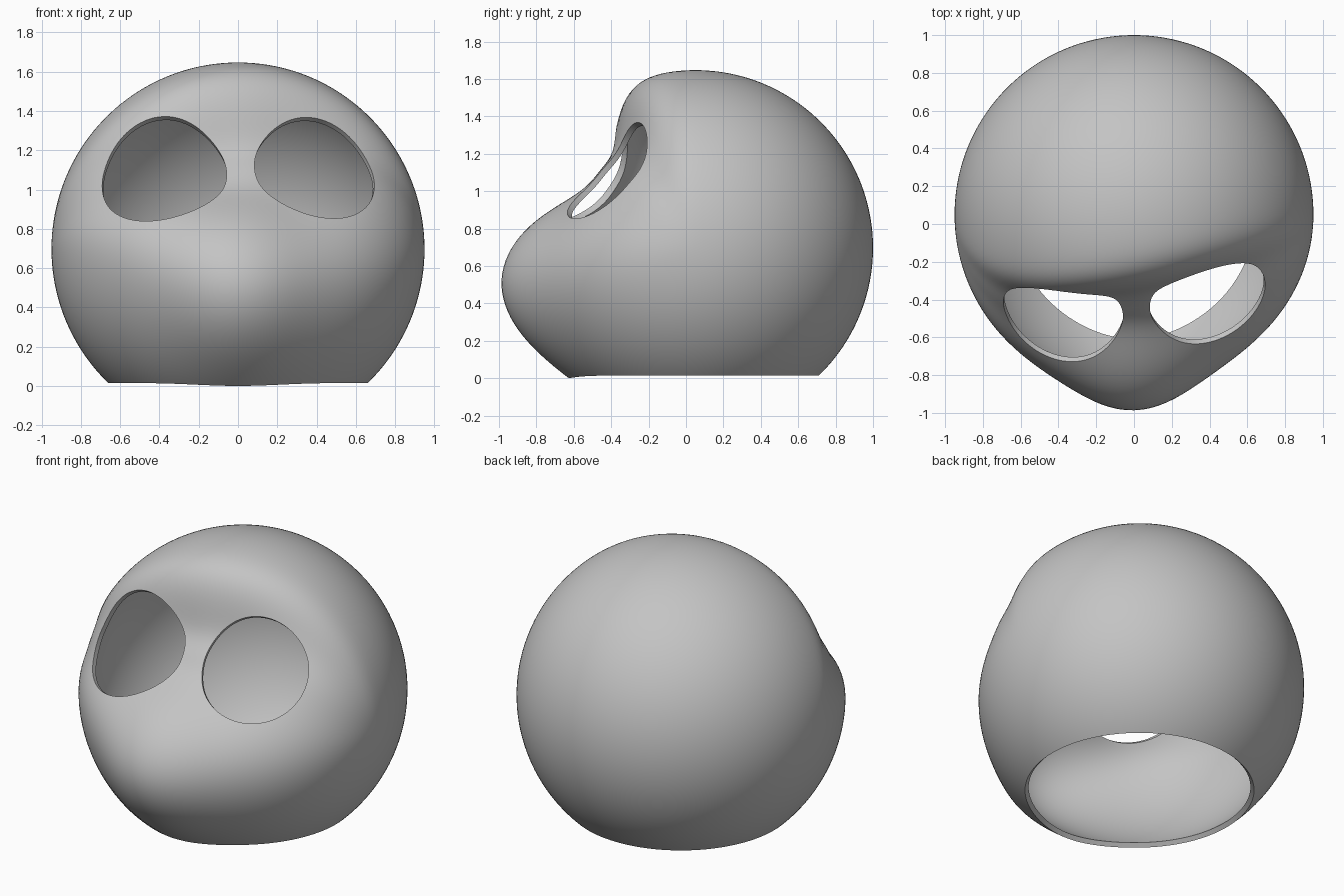
import bpy, bmesh
from math import atan2, degrees, exp, radians
from mathutils import Vector

cube = bpy.data.objects.get("Cube")
if cube:
    bpy.data.objects.remove(cube, do_unlink=True)

RADIUS = 0.95
CENTRE = Vector((0, 0.05, 0.70))

grey = bpy.data.materials.new("plain grey")
grey.use_nodes = True
grey.diffuse_color = (0.55, 0.55, 0.55, 1)
grey.node_tree.nodes["Principled BSDF"].inputs["Base Color"].default_value = grey.diffuse_color


def bell(t, power):
    return exp(-abs(t) ** power)


def face_radius(d):
    """Sphere radius with a hollow across the eyes and a swelling at the chin."""
    side = d.x
    lift = degrees(atan2(d.z, -d.y))
    # Hollow: slightly lopsided, fading out to the sides
    off = lift - 38 - 6 * side
    if off > 0:
        hollow = bell(off / (25.5 * (1 + 0.2 * side)), 3.5)
    else:
        hollow = bell(off / (30.5 * (1 + 0.4 * side)), 2.5)
    hollow *= bell((side - 0.08) / 0.73, 3) * (1 - side ** 12)
    # Chin
    drop = lift + 13
    chin = bell(drop / (22 if drop > 0 else 25), 2) * bell(side / 0.36, 2)
    return RADIUS - 0.295 * hollow + 0.118 * chin


# Shell: open-bottomed sphere, shaped radially
bm = bmesh.new()
bmesh.ops.create_uvsphere(bm, u_segments=144, v_segments=96, radius=RADIUS)
bmesh.ops.bisect_plane(bm, geom=bm.verts[:] + bm.edges[:] + bm.faces[:],
                       plane_co=(0, 0, -0.682), plane_no=(0, 0, -1), clear_outer=True)
for v in bm.verts:
    d = v.co.normalized()
    v.co = CENTRE + d * face_radius(d)
low = min(v.co.z for v in bm.verts)
for v in bm.verts:
    v.co.z -= low
mesh = bpy.data.meshes.new("mask_shell")
bm.to_mesh(mesh)
bm.free()
mesh.materials.append(grey)
shell = bpy.data.objects.new("mask_shell", mesh)
bpy.context.collection.objects.link(shell)
bpy.context.view_layer.objects.active = shell
shell.select_set(True)
wall = shell.modifiers.new("wall", "SOLIDIFY")
wall.thickness = 0.03
wall.offset = -1


# Round eye openings
def eye_opening(name, centre, axis, radius):
    axis = Vector(axis).normalized()
    bpy.ops.mesh.primitive_cylinder_add(
        vertices=96, radius=radius, depth=0.8, location=Vector(centre) + axis * 0.13,
        rotation=axis.to_track_quat("Z", "Y").to_euler())
    cutter = bpy.context.object
    cutter.name = name
    cutter.hide_render = True
    cutter.data.materials.append(grey)
    cut = shell.modifiers.new(name, "BOOLEAN")
    cut.operation = "DIFFERENCE"
    cut.solver = "EXACT"
    cut.object = cutter
    return cutter


cutters = [
    eye_opening("left_eye_cutter", (0.405, -0.43, 1.11), (0.25, -0.77, 0.58), 0.315),
    eye_opening("right_eye_cutter", (-0.385, -0.50, 1.08), (-0.17, -0.795, 0.58), 0.32),
]

# Apply the cuts and smooth the surface
bpy.ops.object.select_all(action="DESELECT")
shell.select_set(True)
bpy.context.view_layer.objects.active = shell
for m in list(shell.modifiers):
    bpy.ops.object.modifier_apply(modifier=m.name)
for c in cutters:
    bpy.data.objects.remove(c, do_unlink=True)
bpy.ops.object.shade_smooth_by_angle(angle=radians(35))
